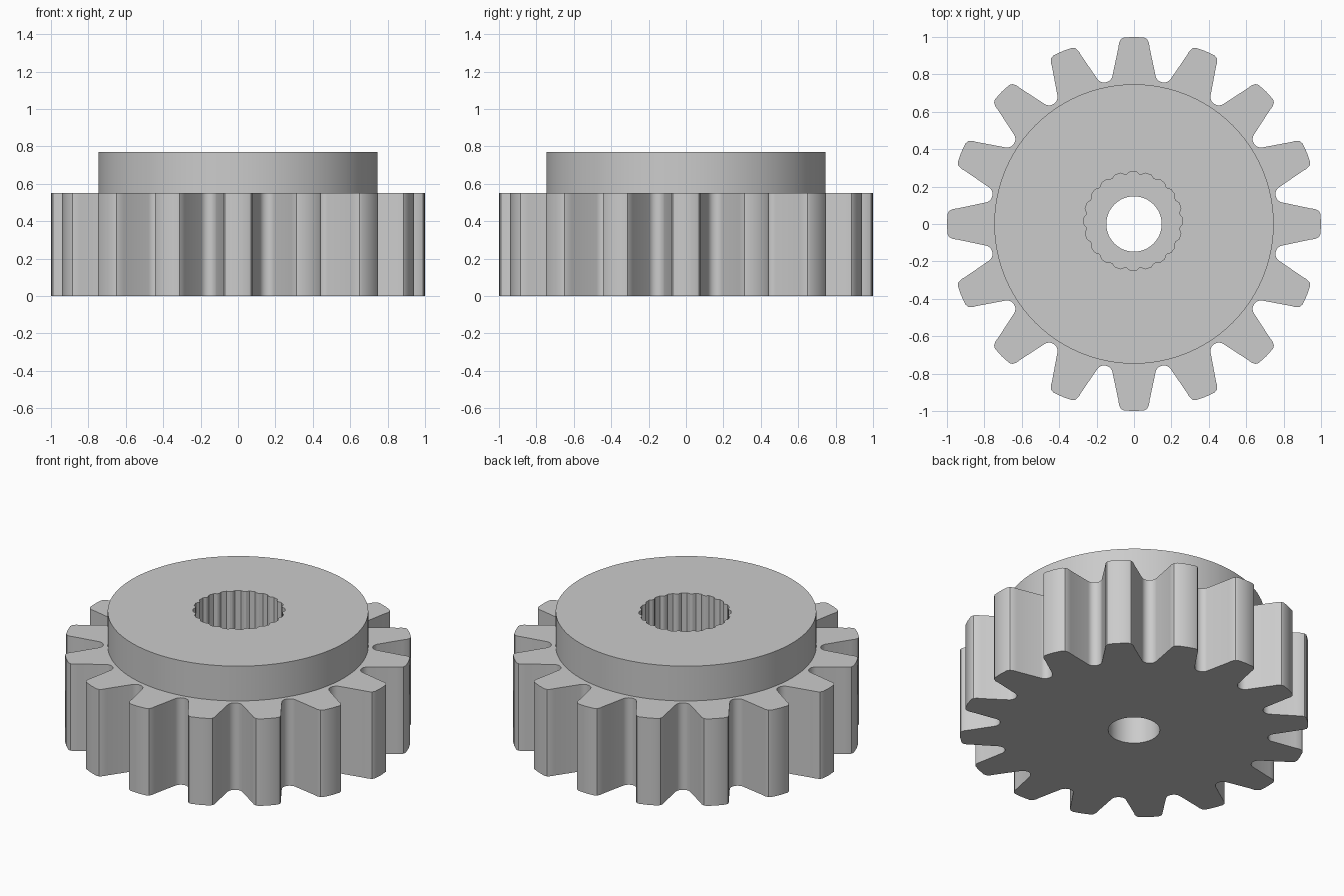
import bpy, bmesh
from math import sin, cos, pi, radians, atan2, hypot

cube = bpy.data.objects.get("Cube")
if cube:
    bpy.data.objects.remove(cube, do_unlink=True)

TEETH, SPLINES = 16, 20
GEAR_TOP, HUB_TOP, SPLINE_FLOOR = 0.55, 0.77, 0.3


def circle(radius, count):
    return [(radius * cos(2 * pi * i / count), radius * sin(2 * pi * i / count))
            for i in range(count)]


def repeat_polar(pattern, count):
    """Repeat (radius, angle) points around the axis."""
    return [(r * cos(a + 2 * pi * k / count), r * sin(a + 2 * pi * k / count))
            for k in range(count) for r, a in pattern]


def tooth_pattern():
    """One tooth with rounded corners, then the round root after it."""
    half = [(0.945, 0.083), (0.968, 0.080), (0.988, 0.070), (0.997, 0.054)]
    tip = [(x, -y) for x, y in half] + [(1.0, 0.0)] + half[::-1]
    points = [(hypot(x, y), atan2(y, x)) for x, y in tip]
    fillet, centre, steps = 0.045, 0.817, 10
    for i in range(steps + 1):
        a = radians(-66 + 132 * i / steps)
        x, y = centre - fillet * cos(a), fillet * sin(a)
        points.append((hypot(x, y), atan2(y, x) + pi / TEETH))
    return points


def spline_outline():
    """Shallow trapezoid grooves round the socket."""
    step = 2 * pi / SPLINES
    pattern = [(0.252, -0.42 * step), (0.264, -0.2 * step),
               (0.264, 0.2 * step), (0.252, 0.42 * step)]
    return [(x - 0.005, y + 0.016) for x, y in repeat_polar(pattern, SPLINES)]


bm = bmesh.new()


def wall(outline, z0, z1):
    """Upright wall along a closed outline; returns its lower and upper edges."""
    rings = [[bm.verts.new((x, y, z)) for x, y in outline] for z in (z0, z1)]
    n = len(outline)
    for i in range(n):
        j = (i + 1) % n
        bm.faces.new((rings[0][i], rings[0][j], rings[1][j], rings[1][i]))
    return [[bm.edges.get((r[i], r[(i + 1) % n])) for i in range(n)] for r in rings]


def annulus(outer, inner):
    bmesh.ops.triangle_fill(bm, edges=outer + inner, use_beauty=True,
                            use_dissolve=False, normal=(0, 0, 1))


# Toothed rim, round hub, splined socket and through bore
rim_low, rim_high = wall(repeat_polar(tooth_pattern(), TEETH), 0, GEAR_TOP)
hub_low, hub_high = wall(circle(0.747, 96), GEAR_TOP, HUB_TOP)
socket_low, socket_high = wall(spline_outline(), SPLINE_FLOOR, HUB_TOP)
bore_low, bore_high = wall(circle(0.148, 48), 0, SPLINE_FLOOR)

# Flat faces joining them
annulus(rim_low, bore_low)
annulus(rim_high, hub_low)
annulus(hub_high, socket_high)
annulus(socket_low, bore_high)
bmesh.ops.recalc_face_normals(bm, faces=bm.faces)

mesh = bpy.data.meshes.new("spur_gear")
bm.to_mesh(mesh)
bm.free()
gear = bpy.data.objects.new("spur_gear", mesh)
bpy.context.collection.objects.link(gear)

# Plain grey metal
grey = bpy.data.materials.new("plain_grey")
grey.use_nodes = True
colour = (0.6, 0.6, 0.6, 1)
grey.diffuse_color = colour
grey.node_tree.nodes["Principled BSDF"].inputs["Base Color"].default_value = colour
mesh.materials.append(grey)

# Smooth curves, sharp rims
bpy.ops.object.select_all(action="DESELECT")
gear.select_set(True)
bpy.context.view_layer.objects.active = gear
bpy.ops.object.shade_smooth_by_angle(angle=radians(28))
